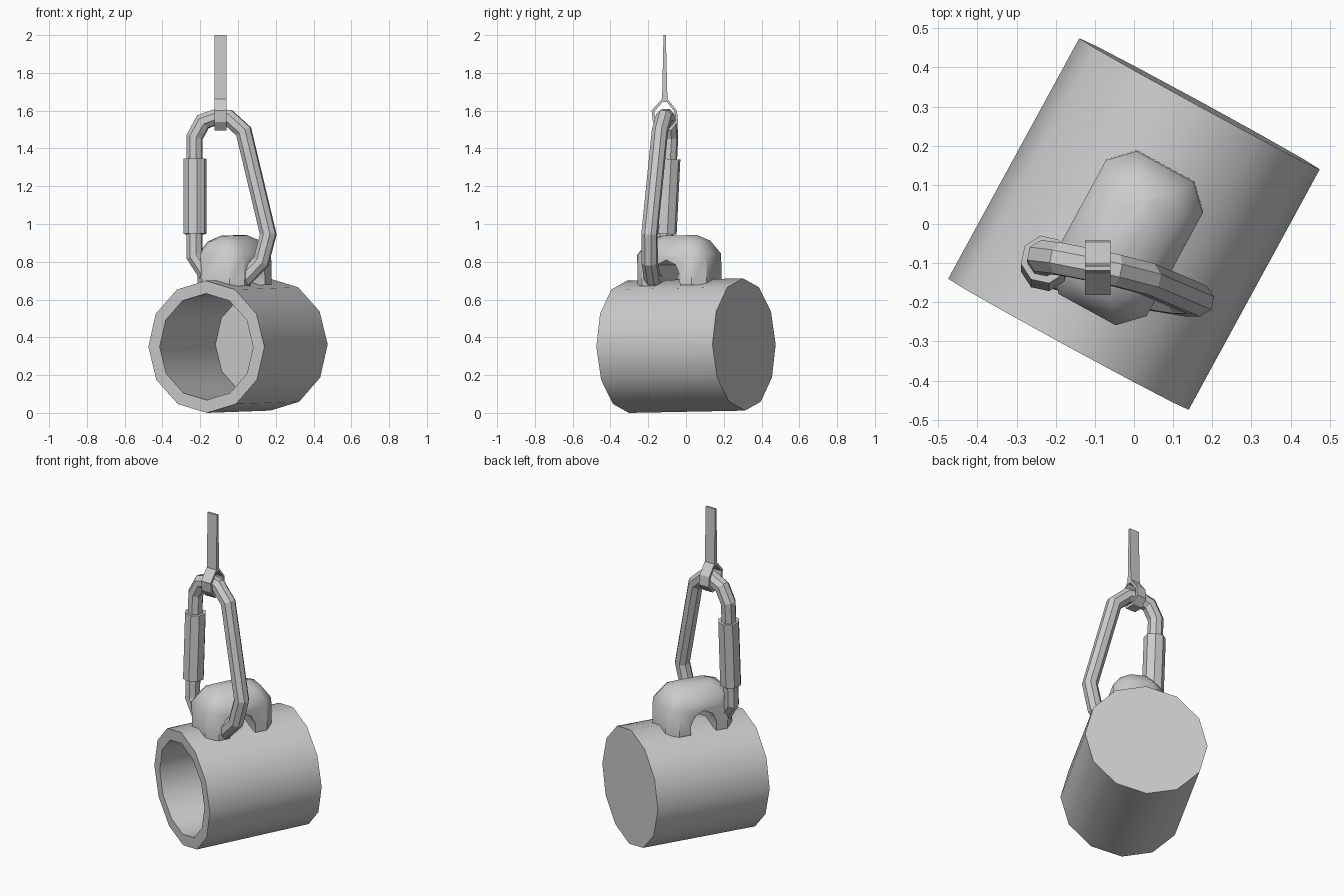
import bpy, bmesh, math
from mathutils import Matrix, Vector

if "Cube" in bpy.data.objects:
    bpy.data.objects.remove(bpy.data.objects["Cube"])

# cup frame: local y is the cup axis, slightly tilted up at the back
CUP = (Matrix.Translation((0, 0, 0.356)) @ Matrix.Rotation(math.radians(-28.6), 4, 'Z')
       @ Matrix.Rotation(math.radians(1), 4, 'X'))


def skin(name, rings, wrap=False, caps=True, matrix=None, smooth=None):
    """Join equal-sized rings of points with quads."""
    bm = bmesh.new()
    vs = [[bm.verts.new(p) for p in r] for r in rings]
    n, m = len(vs), len(vs[0])
    for i in range(n if wrap else n - 1):
        a, b = vs[i], vs[(i + 1) % n]
        for j in range(m):
            k = (j + 1) % m
            bm.faces.new((a[j], a[k], b[k], b[j]))
    if caps and not wrap:
        bm.faces.new(vs[0])
        bm.faces.new(vs[-1])
    bmesh.ops.recalc_face_normals(bm, faces=bm.faces)
    me = bpy.data.meshes.new(name)
    bm.to_mesh(me)
    bm.free()
    ob = bpy.data.objects.new(name, me)
    bpy.context.collection.objects.link(ob)
    if matrix:
        ob.matrix_world = matrix
    if smooth:
        shade(ob, smooth)
    return ob


def shade(ob, angle):
    bpy.ops.object.select_all(action='DESELECT')
    ob.select_set(True)
    bpy.context.view_layer.objects.active = ob
    bpy.ops.object.shade_smooth_by_angle(angle=math.radians(angle))


def circle(r, y, n=12):
    return [(r * math.cos(2 * math.pi * i / n), y, r * math.sin(2 * math.pi * i / n))
            for i in range(n)]


# open cup, 12 sided, with floor at the back
skin("cup", [circle(0.35, 0.35), circle(0.35, -0.35), circle(0.282, -0.35), circle(0.282, 0.267)],
     matrix=CUP, smooth=40)


# lug on top of the cup: chamfered block with a rounded top
def outline(inset, z):
    x, y, c = 0.141 - inset, 0.208 - inset, 0.058 - 0.2 * inset
    pts = [(x, y - c), (x - c, y), (c - x, y), (-x, y - c),
           (-x, c - y), (c - x, -y), (x - c, -y), (x, c - y)]
    return [(px, py - 0.033, z - 0.356) for px, py in pts]


lug = skin("lug", [outline(0, 0.675), outline(0, 0.84), outline(0.045, 0.91), outline(0.1, 0.94)],
           matrix=CUP)

# arched hole through the lug
arch = [(-0.08, 0.55), (-0.08, 0.73), (-0.055, 0.785), (0, 0.81),
        (0.055, 0.785), (0.08, 0.73), (0.08, 0.55)]
cutter = skin("arch_cutter", [[(x, y - 0.035, z - 0.356) for y, z in arch] for x in (-0.3, 0.3)],
              matrix=CUP)
cutter.hide_render = True
mod = lug.modifiers.new("arch", 'BOOLEAN')
mod.operation, mod.object, mod.solver = 'DIFFERENCE', cutter, 'EXACT'
bpy.context.view_layer.objects.active = lug
bpy.ops.object.modifier_apply(modifier="arch")
bpy.data.objects.remove(cutter)
shade(lug, 40)


# snap hook: octagonal rod swept in a slightly leaning plane
def plane(x, z):
    return Vector((x, -0.11 - 0.213 * (x + 0.23) + 0.05 * (z - 0.95), z))


FACING = Vector((0.213, 1, -0.05)).normalized()


def rod(name, path, r, closed):
    pts = [plane(*p) for p in path]
    n, rings = len(pts), []
    for i, p in enumerate(pts):
        a = (p - pts[i - 1]) if closed or i else pts[1] - p
        b = (pts[(i + 1) % n] - p) if closed or i < n - 1 else a
        a, b = a.normalized(), b.normalized()
        t = (a + b).normalized()
        side = t.cross(FACING) / max(0.6, t.dot(a))
        rings.append([p + r * (math.cos(q) * side + math.sin(q) * FACING)
                      for q in (math.pi * (k + 0.5) / 4 for k in range(8))])
    return skin(name, rings, wrap=closed)


rod("hook_ring", [(-0.23, 0.83), (-0.23, 1.46), (-0.185, 1.542), (-0.11, 1.568), (-0.05, 1.563),
                  (0.03, 1.49), (0.16, 0.945), (0.122, 0.80), (0.04, 0.715),
                  (-0.07, 0.70), (-0.175, 0.745)], 0.044, True)
rod("hook_sleeve", [(-0.228, 0.947), (-0.228, 1.345)], 0.062, False)

# strap: loop around the hook and tapering tail
X0, X1 = -0.125, -0.06
loop = [(-0.125, 1.665), (-0.182, 1.60), (-0.175, 1.54), (-0.14, 1.495), (-0.08, 1.495),
        (-0.042, 1.54), (-0.048, 1.60), (-0.10, 1.665)]
rings = []
for y, z in loop:
    yi, zi = -0.112 + (y + 0.112) * 0.8, 1.575 + (z - 1.575) * 0.8
    rings.append([(X0, y, z), (X1, y, z), (X1, yi, zi), (X0, yi, zi)])
skin("strap_loop", rings, wrap=True)
skin("strap_tail", [[(X0, a, z), (X1, a, z), (X1, b, z), (X0, b, z)]
                    for a, b, z in ((-0.127, -0.098, 1.65), (-0.119, -0.107, 2.0))])
